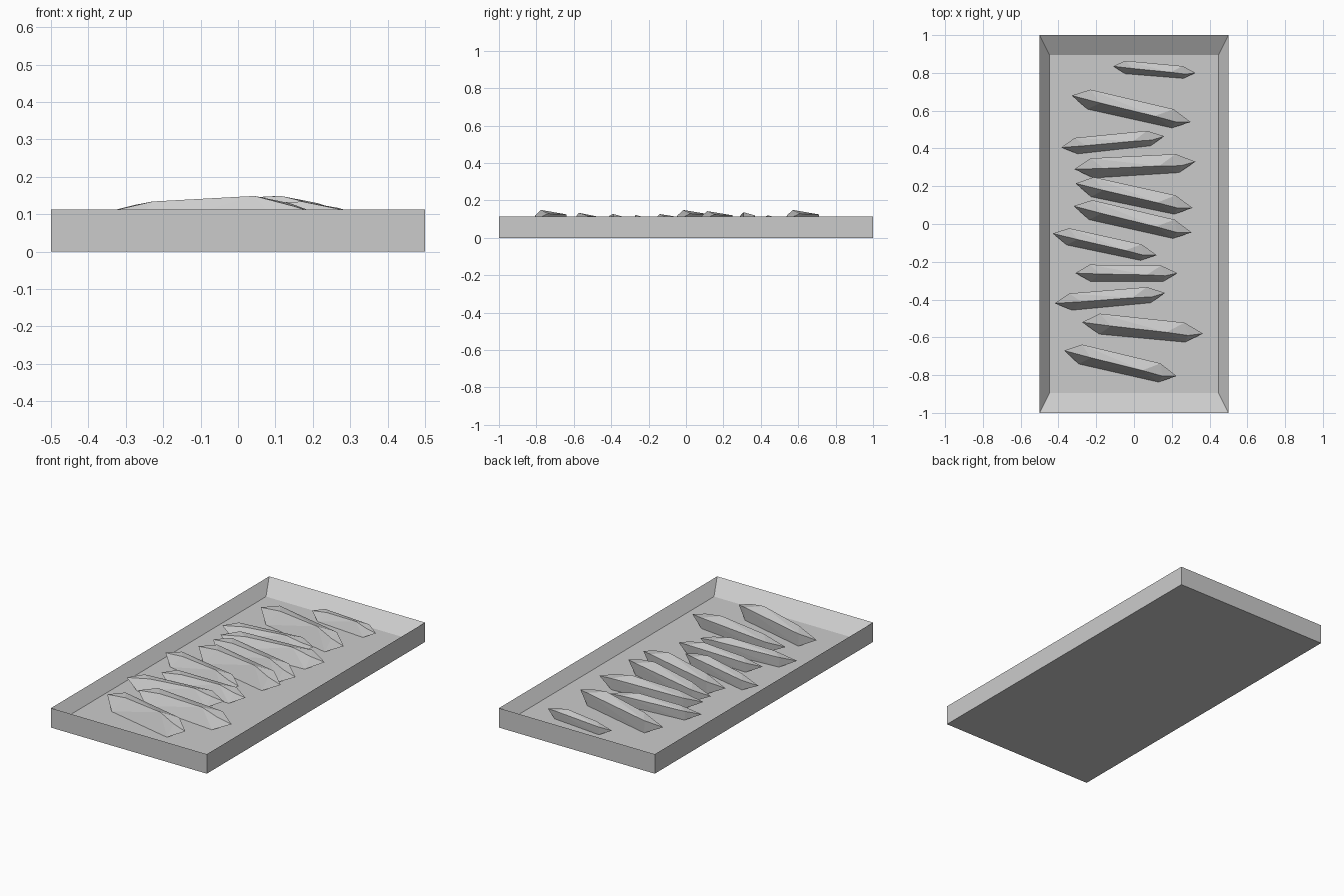
import bpy, bmesh
from mathutils import Vector

if "Cube" in bpy.data.objects:
    bpy.data.objects.remove(bpy.data.objects["Cube"])

FLOOR = 0.05
RIM = 0.113


def finish(bm, name):
    bmesh.ops.recalc_face_normals(bm, faces=bm.faces[:])
    mesh = bpy.data.meshes.new(name)
    bm.to_mesh(mesh)
    bm.free()
    obj = bpy.data.objects.new(name, mesh)
    bpy.context.collection.objects.link(obj)
    return obj


# Tray: box with a sharp rim and walls sloping in to a sunken floor
bm = bmesh.new()
levels = [(0.5, 1.0, 0), (0.5, 1.0, RIM), (0.447, 0.895, FLOOR)]
rings = [[bm.verts.new((sx * x, sy * y, z))
          for sx, sy in ((-1, -1), (1, -1), (1, 1), (-1, 1))]
         for x, y, z in levels]
for a, b in zip(rings, rings[1:]):
    for i in range(4):
        j = (i + 1) % 4
        bm.faces.new((a[i], a[j], b[j], b[i]))
bm.faces.new(rings[0][::-1])
bm.faces.new(rings[-1])
finish(bm, "tray")

# Faceted piece shape: u along length, v across width, w height (0 to 1)
SHAPE = [
    (-1, 0, 0.52), (-0.72, 0.95, 0.76), (-0.70, -0.95, 0),
    (-0.52, -0.1, 0.85), (-0.70, 0.85, 0),
    (0.40, -0.2, 1.0), (0.68, 0.85, 0.80), (0.76, -0.3, 0.72),
    (1, 0, 0.48), (0.72, -0.95, 0), (0.70, 0.7, 0),
]

# Left tip x, y, right tip x, y, half width, height
PIECES = [
    (-0.11, 0.835, 0.325, 0.80, 0.036, 0.062),
    (-0.33, 0.68, 0.30, 0.54, 0.055, 0.099),
    (-0.385, 0.405, 0.16, 0.465, 0.045, 0.070),
    (-0.315, 0.29, 0.325, 0.33, 0.055, 0.087),
    (-0.31, 0.215, 0.31, 0.085, 0.055, 0.093),
    (-0.32, 0.095, 0.305, -0.045, 0.055, 0.099),
    (-0.43, -0.05, 0.12, -0.165, 0.047, 0.077),
    (-0.31, -0.26, 0.23, -0.26, 0.047, 0.073),
    (-0.42, -0.42, 0.165, -0.365, 0.047, 0.078),
    (-0.275, -0.52, 0.365, -0.58, 0.057, 0.084),
    (-0.37, -0.67, 0.225, -0.805, 0.055, 0.099),
]

# Row of faceted pieces lying across the tray
for n, (x0, y0, x1, y1, width, height) in enumerate(PIECES, 1):
    left, right = Vector((x0, y0, FLOOR)), Vector((x1, y1, FLOOR))
    mid, along = (left + right) / 2, (right - left) / 2
    across = Vector((-along.y, along.x, 0)).normalized() * width
    bm = bmesh.new()
    for u, v, w in SHAPE:
        bm.verts.new(mid + along * u + across * v + Vector((0, 0, w * height)))
    bmesh.ops.convex_hull(bm, input=bm.verts[:])
    loose = [v for v in bm.verts if not v.link_faces]
    bmesh.ops.delete(bm, geom=loose, context='VERTS')
    finish(bm, f"faceted_piece_{n:02d}")
